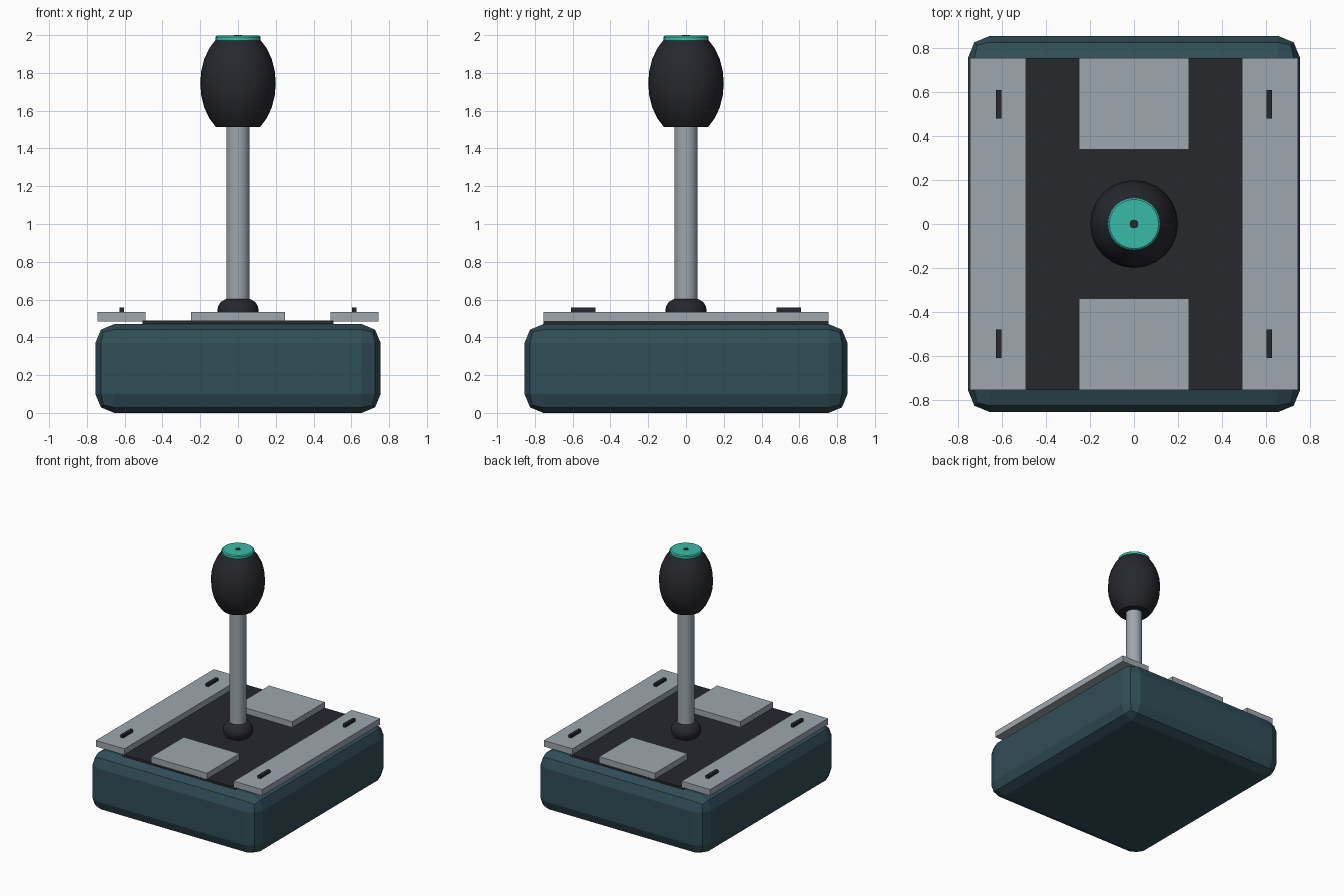
import bpy, bmesh, math

if "Cube" in bpy.data.objects:
    bpy.data.objects.remove(bpy.data.objects["Cube"])


def material(name, rgb):
    m = bpy.data.materials.new(name)
    m.diffuse_color = (*rgb, 1)
    m.use_nodes = True
    m.node_tree.nodes["Principled BSDF"].inputs["Base Color"].default_value = m.diffuse_color
    return m


SHELL = material("shell_teal", (0.03, 0.075, 0.095))
DARK = material("dark_plastic", (0.02, 0.021, 0.027))
GREY = material("grey_plastic", (0.34, 0.38, 0.42))
TEAL = material("button_teal", (0.04, 0.5, 0.39))


def finish(name, bm, mat, smooth=None):
    me = bpy.data.meshes.new(name)
    bmesh.ops.recalc_face_normals(bm, faces=bm.faces)
    bm.to_mesh(me)
    bm.free()
    ob = bpy.data.objects.new(name, me)
    bpy.context.collection.objects.link(ob)
    me.materials.append(mat)
    if smooth:
        bpy.ops.object.select_all(action='DESELECT')
        bpy.context.view_layer.objects.active = ob
        ob.select_set(True)
        bpy.ops.object.shade_smooth_by_angle(angle=math.radians(smooth))
    return ob


def box(name, x, y, z, mat, bevel=0, segments=1):
    """Box from (min, max) ranges on each axis."""
    bm = bmesh.new()
    bmesh.ops.create_cube(bm, size=1)
    for v in bm.verts:
        v.co = [r[0] if c < 0 else r[1] for c, r in zip(v.co, (x, y, z))]
    if bevel:
        bmesh.ops.bevel(bm, geom=bm.edges[:], offset=bevel, segments=segments,
                        profile=0.5, affect='EDGES')
    return finish(name, bm, mat)


def lathe(name, profile, mat, sides=24):
    """Closed turned solid from (radius, z) points, bottom to top."""
    bm = bmesh.new()
    rings = [[bm.verts.new((r * math.cos(2 * math.pi * i / sides),
                            r * math.sin(2 * math.pi * i / sides), z))
              for i in range(sides)] for r, z in profile]
    for a, b in zip(rings, rings[1:]):
        for i in range(sides):
            j = (i + 1) % sides
            bm.faces.new((a[i], a[j], b[j], b[i]))
    bm.faces.new(rings[0][::-1])
    bm.faces.new(rings[-1])
    return finish(name, bm, mat, smooth=40)


# Base shell and the dark deck on it
box("base", (-0.755, 0.755), (-0.855, 0.855), (0, 0.47), SHELL, 0.1, 2)
box("deck_panel", (-0.505, 0.505), (-0.755, 0.755), (0.46, 0.488), DARK)

# Side rails, centre pads and plain raised corner markers
for sx, side in ((-1, "left"), (1, "right")):
    box(f"{side}_rail", sorted((sx * 0.49, sx * 0.745)), (-0.755, 0.755),
        (0.485, 0.535), GREY)
    for sy, end in ((-1, "front"), (1, "back")):
        cx, cy = sx * 0.615, sy * 0.545
        box(f"{end}_{side}_marker", (cx - 0.012, cx + 0.012),
            (cy - 0.065, cy + 0.065), (0.53, 0.558), DARK)
for sy, end in ((-1, "front"), (1, "back")):
    box(f"{end}_pad", (-0.25, 0.25), sorted((sy * 0.338, sy * 0.755)),
        (0.485, 0.535), GREY)

# Stick: collar, shaft and ovoid knob cut flat at both ends
lathe("stick_collar", [(0.085, 0.48), (0.105, 0.51), (0.11, 0.54), (0.105, 0.565),
                       (0.09, 0.588), (0.065, 0.602)], DARK)
lathe("stick_shaft", [(0.062, 0.5), (0.062, 1.54)], GREY)
knob = []
for i in range(9):
    a = math.radians(-54 + 108 * i / 8)
    knob.append((0.2 * math.cos(a), 1.745 + 0.285 * math.sin(a)))
lathe("knob", knob, DARK)

# Thumb button with its centre dot
lathe("thumb_button", [(0.12, 1.968), (0.12, 1.99), (0.112, 1.997)], TEAL)
lathe("button_dot", [(0.02, 1.98), (0.02, 2.0)], DARK, 12)
